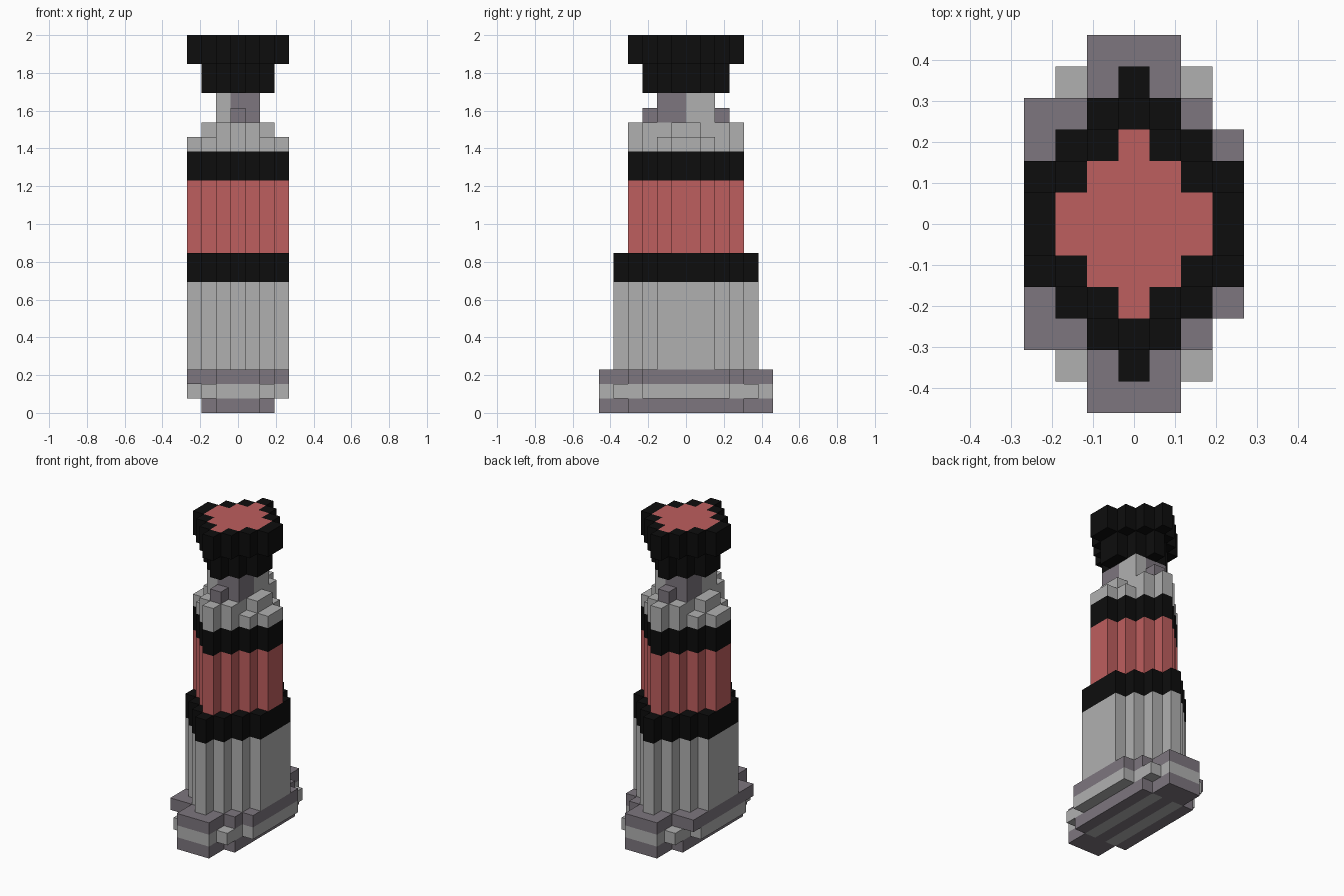
import bpy
import bmesh

cube = bpy.data.objects.get("Cube")
if cube:
    bpy.data.objects.remove(cube, do_unlink=True)

U = 2 / 26  # one block


def material(name, rgb):
    m = bpy.data.materials.new(name)
    m.use_nodes = True
    m.diffuse_color = (*rgb, 1)
    bsdf = m.node_tree.nodes["Principled BSDF"]
    bsdf.inputs["Base Color"].default_value = (*rgb, 1)
    bsdf.inputs["Roughness"].default_value = 0.9
    return m


LIGHT = material("light_grey", (0.434, 0.434, 0.434))
DARK = material("dark_grey", (0.205, 0.182, 0.209))
RED = material("red", (0.515, 0.112, 0.112))
BLACK = material("black", (0.004, 0.004, 0.004))


def slab(name, halves, z0, z1, mats, rule=None):
    """Stepped prism: halves gives the half depth of each column from -x to +x,
    in blocks. rule(x, y, z, normal) picks a second colour for a face."""
    bm = bmesh.new()
    start = -len(halves) / 2
    for i, h in enumerate(halves):
        x = start + i
        for y in range(-h, h):
            corners = ((x, y), (x + 1, y), (x + 1, y + 1), (x, y + 1))
            bm.faces.new([bm.verts.new((a, b, z0)) for a, b in corners])
    bmesh.ops.remove_doubles(bm, verts=bm.verts[:], dist=0.01)
    ext = bmesh.ops.extrude_face_region(bm, geom=bm.faces[:])
    top = [g for g in ext["geom"] if isinstance(g, bmesh.types.BMVert)]
    bmesh.ops.translate(bm, verts=top, vec=(0, 0, z1 - z0))
    bmesh.ops.recalc_face_normals(bm, faces=bm.faces[:])
    bm.normal_update()
    if rule:
        for f in bm.faces:
            c = f.calc_center_median()
            f.material_index = int(rule(c.x, c.y, c.z, f.normal))
    bmesh.ops.scale(bm, verts=bm.verts[:], vec=(U, U, U))
    me = bpy.data.meshes.new(name)
    bm.to_mesh(me)
    bm.free()
    for m in mats:
        me.materials.append(m)
    ob = bpy.data.objects.new(name, me)
    bpy.context.collection.objects.link(ob)
    return ob


# Stepped diamond footprints
WIDE = [2, 3, 4, 5, 4, 3, 2]
MID = [1, 2, 3, 4, 3, 2, 1]
SMALL = [1, 2, 3, 2, 1]

# Foundation, with two pale strips underneath
slab("foundation_bottom", [4, 6, 6, 6, 4], 0, 1, [DARK, LIGHT],
     lambda x, y, z, n: n.z < -0.5 and 0.5 < abs(x) < 1.5 and abs(y) < 4)
slab("foundation_middle", [3, 5, 6, 6, 6, 5, 3], 1, 2, [LIGHT])
slab("foundation_top", [4, 4, 6, 6, 6, 4, 3], 2, 3, [DARK])

# Tower shaft
slab("lower_shaft", WIDE, 3, 9, [LIGHT])
slab("lower_band", WIDE, 9, 11, [BLACK])
slab("upper_shaft", MID, 11, 16, [RED])
slab("upper_band", MID, 16, 18, [BLACK])

# Stepped shoulder
slab("shoulder_lower", MID, 18, 19, [LIGHT])
slab("shoulder_upper", [1, 3, 4, 3, 1], 19, 20, [LIGHT])


# Neck, coloured in quarters
def neck_dark(x, y, z, n):
    return abs(x) < 0.6 or x * y < 0


slab("neck_lower", [2, 3, 2], 20, 21, [LIGHT, DARK], neck_dark)
slab("neck_upper", [2, 2, 2], 21, 22, [LIGHT, DARK], neck_dark)

# Flared cap with a red centre
slab("cap_lower", SMALL, 22, 24, [BLACK])
slab("cap_upper", MID, 24, 26, [BLACK, RED],
     lambda x, y, z, n: n.z > 0.5 and abs(x) + abs(y) < 3)
